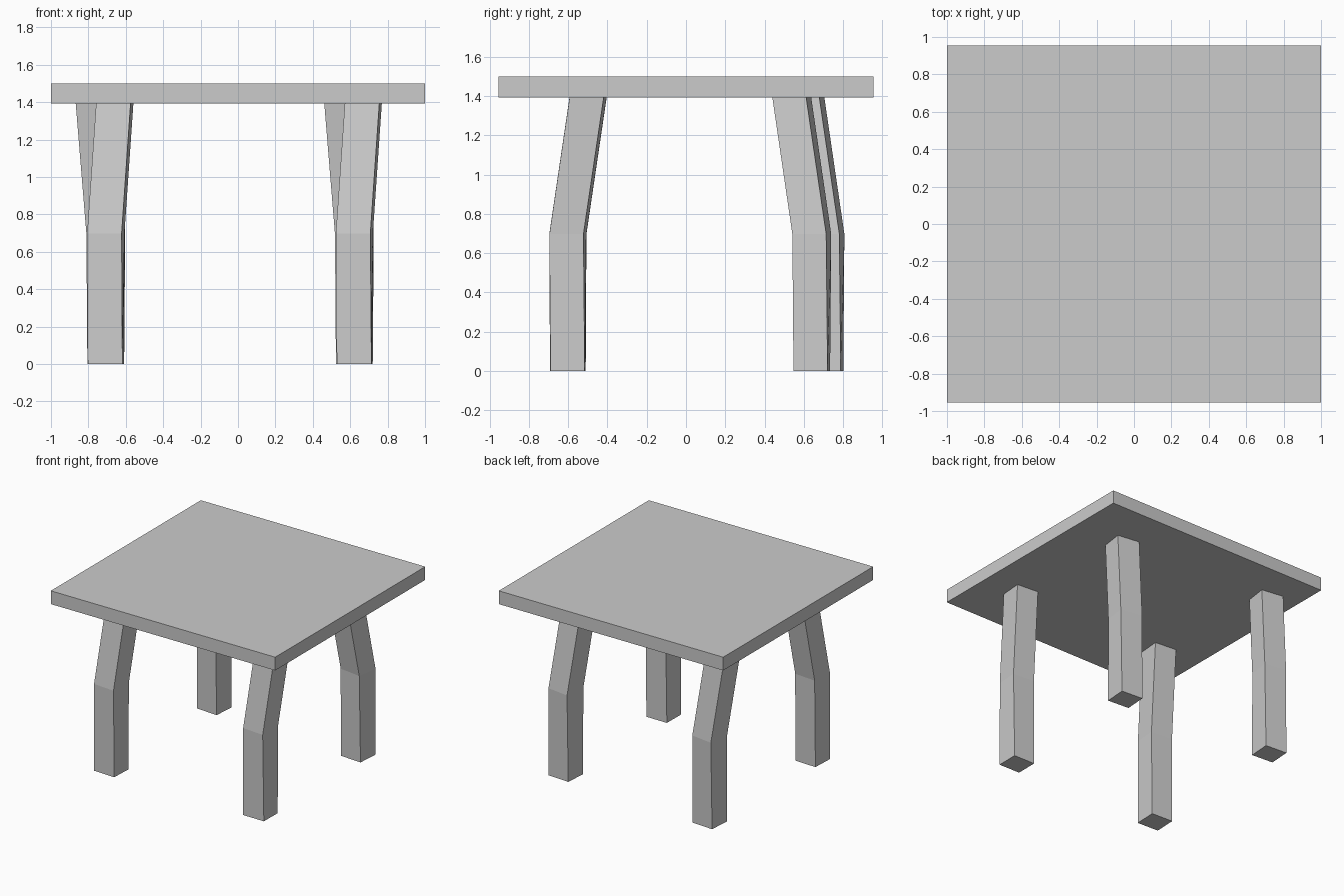
import bpy, bmesh
from math import radians
from mathutils import Matrix, Vector

if "Cube" in bpy.data.objects:
    bpy.data.objects.remove(bpy.data.objects["Cube"])

TOP_Z = 1.393      # underside of the table top
BEND_Z = 0.697     # height of the bend in each leg
W, D = 0.185, 0.174


def finish(name, bm):
    bmesh.ops.recalc_face_normals(bm, faces=bm.faces)
    mesh = bpy.data.meshes.new(name)
    bm.to_mesh(mesh)
    bm.free()
    bpy.context.collection.objects.link(bpy.data.objects.new(name, mesh))


def slab(name, x, y, z0, z1):
    bm = bmesh.new()
    bmesh.ops.create_cube(bm, size=1)
    bmesh.ops.scale(bm, vec=(x, y, z1 - z0), verts=bm.verts)
    bmesh.ops.translate(bm, vec=(0, 0, (z0 + z1) / 2), verts=bm.verts)
    finish(name, bm)


def leg(name, x, y, lean, foot_twist, bend_twist):
    """Square post lofted through three rings: foot, bend, leaning top."""
    bm = bmesh.new()
    stations = [((x, y, 0), foot_twist),
                ((x, y, BEND_Z), bend_twist),
                ((x + lean[0], y + lean[1], TOP_Z), bend_twist)]
    rings = []
    for centre, twist in stations:
        rot = Matrix.Rotation(radians(-twist), 3, 'Z')
        rings.append([bm.verts.new(Vector(centre) + rot @ Vector((sx * W / 2, sy * D / 2, 0)))
                      for sx, sy in ((-1, -1), (1, -1), (1, 1), (-1, 1))])
    for low, high in zip(rings, rings[1:]):
        for i in range(4):
            j = (i + 1) % 4
            bm.faces.new((low[i], low[j], high[j], high[i]))
    bm.faces.new(rings[0])
    bm.faces.new(rings[-1])
    finish(name, bm)


# Table top
slab("table_top", 2.0, 1.91, TOP_Z, 1.5)

# Legs: the front pair leans back, the rear pair leans forward
FRONT_LEAN, BACK_LEAN = (0.048, 0.103), (-0.057, -0.102)
leg("front_left_leg", -0.707, -0.602, FRONT_LEAN, 2.5, 5)
leg("front_right_leg", 0.622, -0.602, FRONT_LEAN, 0.7, 4.5)
leg("back_left_leg", -0.707, 0.708, BACK_LEAN, 4, 8)
leg("back_right_leg", 0.622, 0.641, BACK_LEAN, 4, 8)
